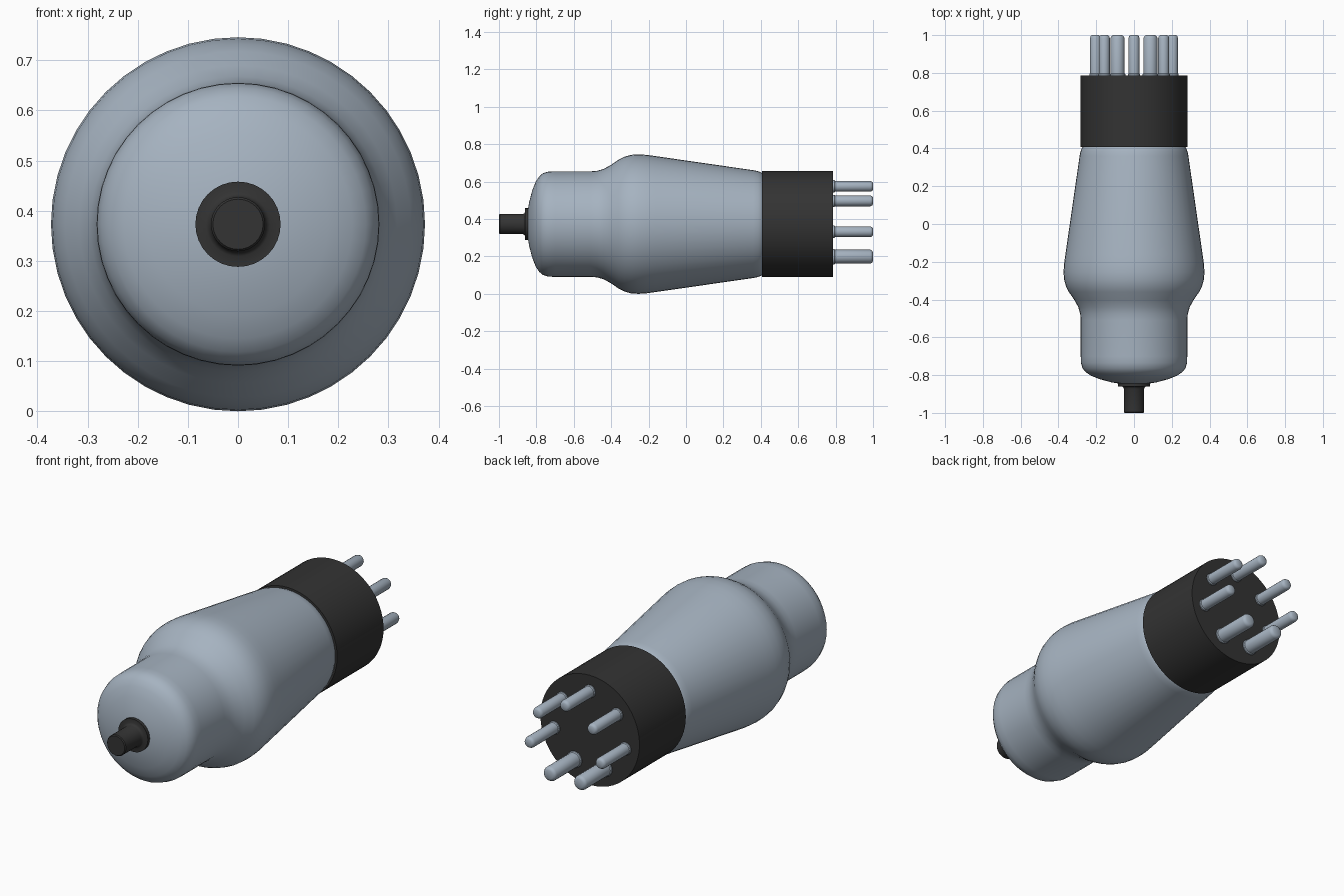
import bpy, bmesh, math
from mathutils import Matrix, Vector

cube = bpy.data.objects.get("Cube")
if cube:
    bpy.data.objects.remove(cube, do_unlink=True)

AXIS_Z = 0.373  # height of the tube's long axis


def material(name, rgb):
    m = bpy.data.materials.new(name)
    m.use_nodes = True
    m.diffuse_color = (*rgb, 1)
    m.node_tree.nodes["Principled BSDF"].inputs["Base Color"].default_value = (*rgb, 1)
    return m


glass = material("pale steel blue", (0.38, 0.45, 0.53))
black = material("soft black", (0.033, 0.033, 0.033))


def lathe(name, profile, mat, segments, x=0.0, z=0.0, angle=35):
    """Spin (y, radius) points round a y-parallel axis; ends lie on the axis."""
    bm = bmesh.new()
    verts = [bm.verts.new((r, y, 0)) for y, r in profile]
    edges = [bm.edges.new(pair) for pair in zip(verts, verts[1:])]
    bmesh.ops.spin(bm, geom=verts + edges, cent=(0, 0, 0), axis=(0, 1, 0),
                   angle=math.tau, steps=segments, use_duplicate=False)
    bmesh.ops.remove_doubles(bm, verts=bm.verts, dist=1e-5)
    bmesh.ops.recalc_face_normals(bm, faces=bm.faces)
    bm.transform(Matrix.Translation(Vector((x, 0, AXIS_Z + z))))
    mesh = bpy.data.meshes.new(name)
    bm.to_mesh(mesh)
    bm.free()
    mesh.materials.append(mat)
    obj = bpy.data.objects.new(name, mesh)
    bpy.context.collection.objects.link(obj)
    bpy.ops.object.select_all(action='DESELECT')
    obj.select_set(True)
    bpy.context.view_layer.objects.active = obj
    bpy.ops.object.shade_smooth_by_angle(angle=math.radians(angle))
    return obj


# Shouldered glass envelope
lathe("glass_bulb", [
    (-0.850, 0), (-0.848, 0.06), (-0.838, 0.12), (-0.822, 0.18), (-0.803, 0.228),
    (-0.785, 0.255), (-0.765, 0.272), (-0.735, 0.281), (-0.70, 0.282),
    (-0.51, 0.282), (-0.475, 0.285), (-0.44, 0.295), (-0.40, 0.317),
    (-0.36, 0.345), (-0.33, 0.360), (-0.295, 0.370), (-0.255, 0.373),
    (-0.21, 0.370), (-0.16, 0.363), (0.36, 0.288), (0.385, 0.283),
    (0.402, 0.276), (0.42, 0.262), (0.42, 0)], glass, 48, angle=50)

# Base shell
lathe("base_shell", [
    (0.407, 0), (0.407, 0.284), (0.787, 0.284), (0.787, 0)], black, 64)

# Top cap: flange with a terminal stub
lathe("cap_terminal", [
    (-1.0, 0), (-1.0, 0.050), (-0.995, 0.054), (-0.872, 0.054),
    (-0.864, 0.058), (-0.860, 0.064), (-0.860, 0.085), (-0.835, 0.085),
    (-0.835, 0)], black, 32)


# Contact pins with rounded tips and small collars
def pin(name, x, z, r):
    lathe(name, [
        (0.78, 0), (0.78, r * 1.12), (0.793, r * 1.12), (0.797, r),
        (0.985, r), (0.995, r * 0.86), (1.0, r * 0.6), (1.0, 0)],
        glass, 20, x, z, angle=40)


pin("pin_top", 0, 0.202, 0.029)
for side, sx in (("left", 1), ("right", -1)):
    pin(f"pin_upper_{side}", sx * 0.157, 0.124, 0.029)
    pin(f"pin_middle_{side}", sx * 0.204, -0.041, 0.029)
    pin(f"pin_heavy_{side}", sx * 0.087, -0.174, 0.037)
